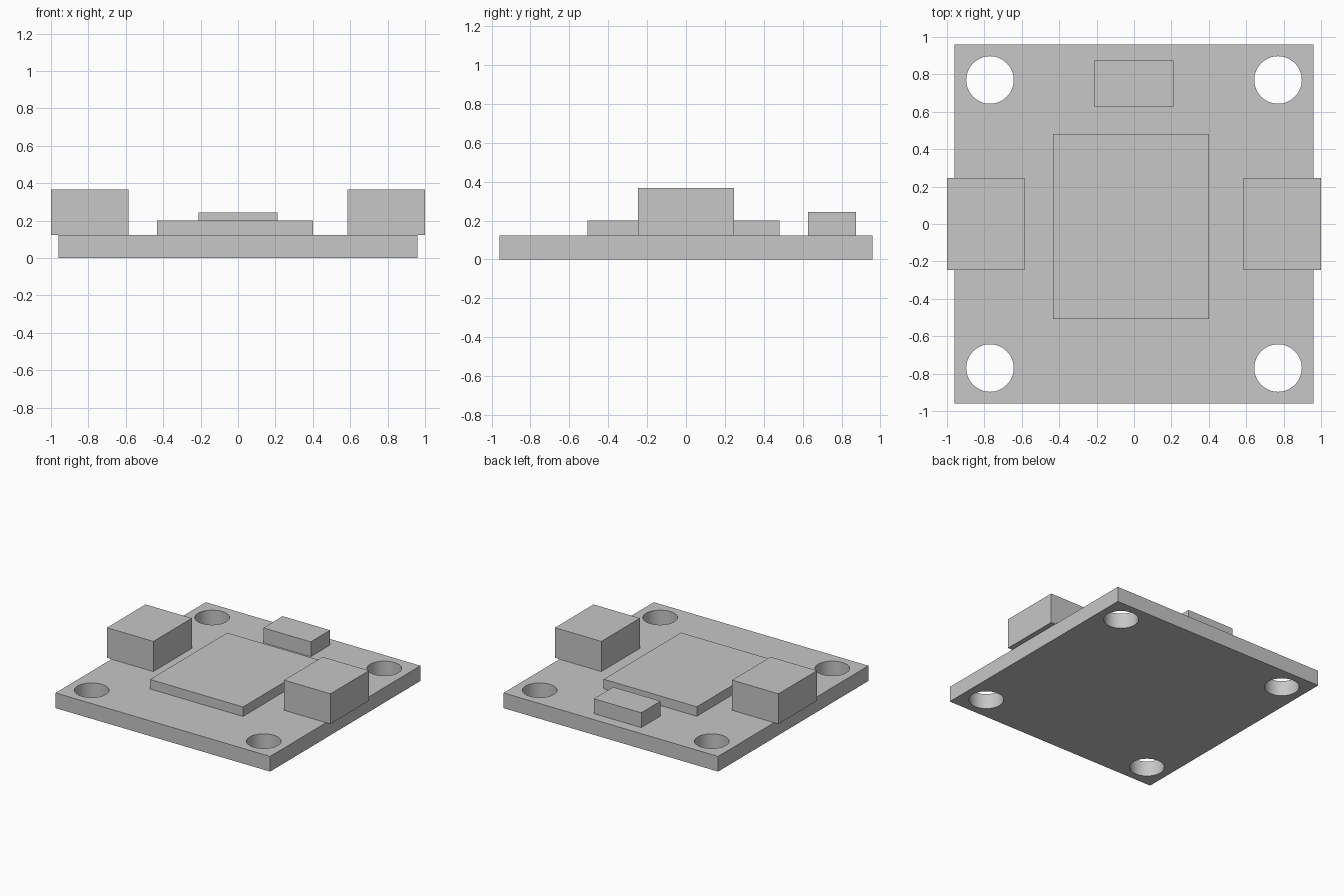
import bpy
import bmesh
from mathutils import Matrix, Vector

default = bpy.data.objects.get("Cube")
if default:
    bpy.data.objects.remove(default, do_unlink=True)

# One plain grey for every part
grey = bpy.data.materials.new("light grey")
grey.use_nodes = True
colour = (0.57, 0.57, 0.57, 1)
grey.diffuse_color = colour
grey.node_tree.nodes["Principled BSDF"].inputs["Base Color"].default_value = colour

BOARD_HALF = 0.96
BOARD_TOP = 0.123
HOLE_OFFSET = 0.77
HOLE_RADIUS = 0.127


def make_object(name, bm):
    mesh = bpy.data.meshes.new(name)
    bm.to_mesh(mesh)
    bm.free()
    mesh.materials.append(grey)
    obj = bpy.data.objects.new(name, mesh)
    bpy.context.collection.objects.link(obj)
    return obj


def box(name, low, high):
    low, high = Vector(low), Vector(high)
    bm = bmesh.new()
    place = Matrix.Translation((low + high) / 2) @ Matrix.Diagonal((high - low).to_4d())
    bmesh.ops.create_cube(bm, size=1, matrix=place)
    return make_object(name, bm)


# Board with four corner mounting holes
board = box("circuit_board", (-BOARD_HALF, -BOARD_HALF, 0), (BOARD_HALF, BOARD_HALF, BOARD_TOP))
bm = bmesh.new()
for sx in (-1, 1):
    for sy in (-1, 1):
        bmesh.ops.create_cone(
            bm, cap_ends=True, segments=64, radius1=HOLE_RADIUS, radius2=HOLE_RADIUS, depth=1,
            matrix=Matrix.Translation((sx * HOLE_OFFSET, sy * HOLE_OFFSET, 0)))
cutter = make_object("hole_cutter", bm)
cutter.hide_render = True

cut = board.modifiers.new("mounting_holes", "BOOLEAN")
cut.operation = "DIFFERENCE"
cut.solver = "EXACT"
cut.object = cutter
bpy.ops.object.select_all(action="DESELECT")
board.select_set(True)
bpy.context.view_layer.objects.active = board
bpy.ops.object.modifier_apply(modifier=cut.name)
bpy.data.objects.remove(cutter, do_unlink=True)
bpy.ops.object.shade_smooth_by_angle()

# Side connectors overhanging the board edges
for side, sx in (("left", 1), ("right", -1)):
    inner, outer = sorted((sx * 0.585, sx * 1.0))
    box(side + "_connector", (inner, -0.246, BOARD_TOP), (outer, 0.246, 0.367))

# Central chip and small rear component
box("main_chip", (-0.433, -0.507, BOARD_TOP), (0.4, 0.48, 0.2))
box("rear_component", (-0.212, 0.627, BOARD_TOP), (0.212, 0.874, 0.243))
